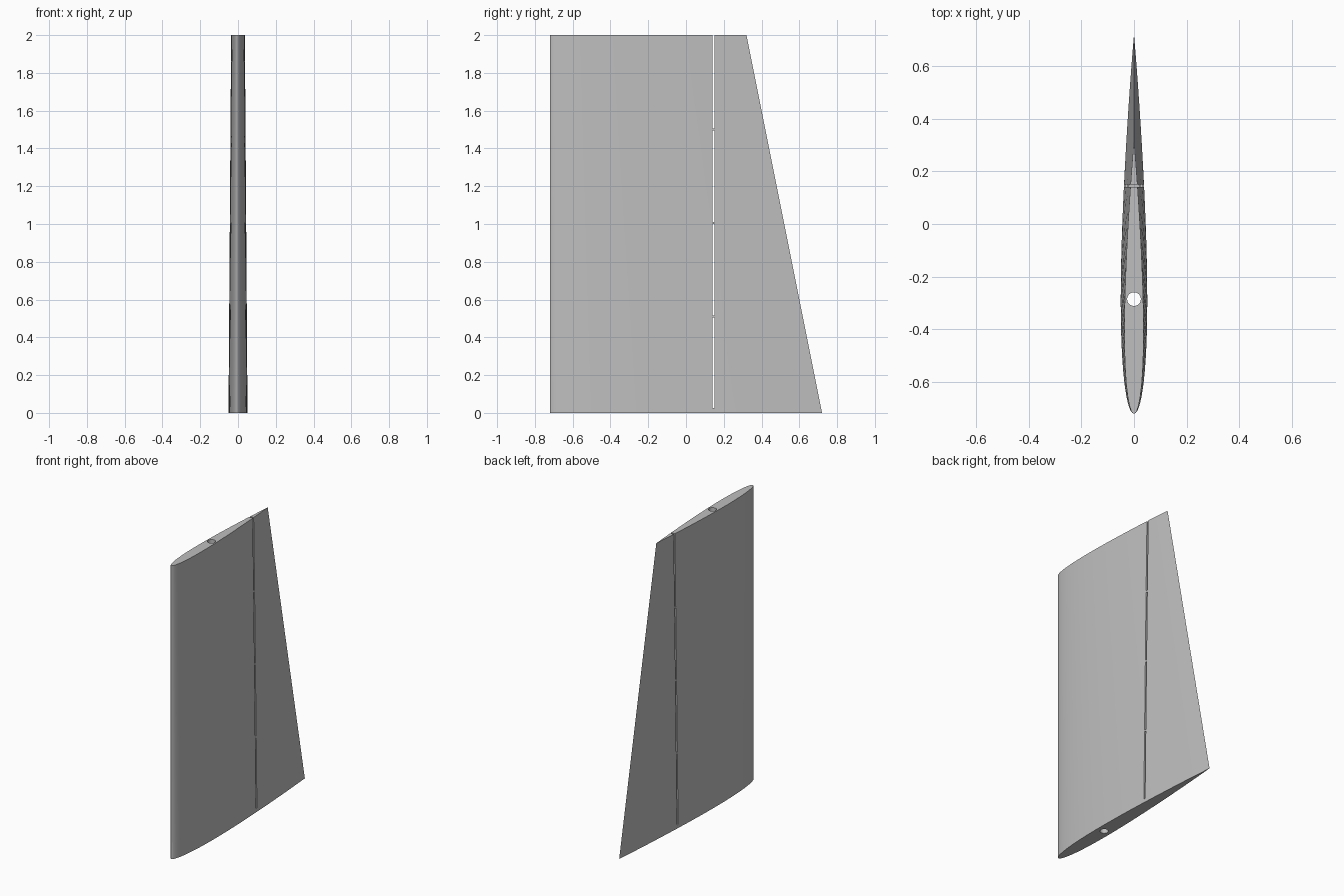
import bpy
import bmesh
from math import cos, pi, radians, sqrt
from mathutils import Matrix

if "Cube" in bpy.data.objects:
    bpy.data.objects.remove(bpy.data.objects["Cube"], do_unlink=True)

LEADING_Y = -0.72
ROOT_CHORD, TIP_CHORD = 1.44, 1.04
HEIGHT = 2.0
THICKNESS = 0.07
STEPS = 36

grey = bpy.data.materials.new("plain grey")
grey.use_nodes = True
grey.diffuse_color = (0.52, 0.52, 0.52, 1)
grey.node_tree.nodes["Principled BSDF"].inputs["Base Color"].default_value = grey.diffuse_color


def half_width(t):
    """Half thickness of a symmetric aerofoil of unit chord."""
    return 5 * THICKNESS * (0.2969 * sqrt(t) - 0.126 * t - 0.3516 * t**2
                            + 0.2843 * t**3 - 0.1036 * t**4)


def make_object(name, bm):
    bmesh.ops.recalc_face_normals(bm, faces=bm.faces)
    mesh = bpy.data.meshes.new(name)
    bm.to_mesh(mesh)
    bm.free()
    mesh.materials.append(grey)
    obj = bpy.data.objects.new(name, mesh)
    bpy.context.collection.objects.link(obj)
    return obj


def section(bm, chord, z):
    """Closed ring: up one side from nose to tail, back down the other."""
    stations = [(1 - cos(pi * i / STEPS)) / 2 for i in range(STEPS + 1)]
    ring = [(half_width(t), t) for t in stations[:-1]] + [(0, 1)]
    ring += [(-half_width(t), t) for t in reversed(stations[1:-1])]
    return [bm.verts.new((x * chord, LEADING_Y + t * chord, z)) for x, t in ring]


# Tapered wing body, lofted between root and tip
bm = bmesh.new()
root = section(bm, ROOT_CHORD, 0)
tip = section(bm, TIP_CHORD, HEIGHT)
for i in range(len(root)):
    j = (i + 1) % len(root)
    bm.faces.new((root[i], root[j], tip[j], tip[i]))
bm.faces.new(root)
bm.faces.new(tip)
wing = make_object("wing", bm)

# Cutters: spar hole and hinge slot interrupted by small bridges
bm = bmesh.new()
bmesh.ops.create_cone(bm, cap_ends=True, segments=32, radius1=0.026, radius2=0.026,
                      depth=3, matrix=Matrix.Translation((0, -0.285, 1)))
bridges = [0.51, 1.005, 1.5]
starts = [0.025] + [z + 0.006 for z in bridges]
ends = [z - 0.006 for z in bridges] + [HEIGHT + 0.1]
for low, high in zip(starts, ends):
    bmesh.ops.create_cube(bm, size=1, matrix=Matrix.Translation((0, 0.145, (low + high) / 2))
                          @ Matrix.Diagonal((0.3, 0.011, high - low, 1)))
cutter = make_object("hole_and_slot_cutter", bm)
cutter.hide_render = True

cut = wing.modifiers.new("cut", "BOOLEAN")
cut.operation = "DIFFERENCE"
cut.solver = "EXACT"
cut.object = cutter

# Apply the cut, then shade
bpy.ops.object.select_all(action="DESELECT")
wing.select_set(True)
bpy.context.view_layer.objects.active = wing
bpy.ops.object.modifier_apply(modifier=cut.name)
bpy.data.objects.remove(cutter, do_unlink=True)
bpy.ops.object.shade_smooth_by_angle(angle=radians(25))
